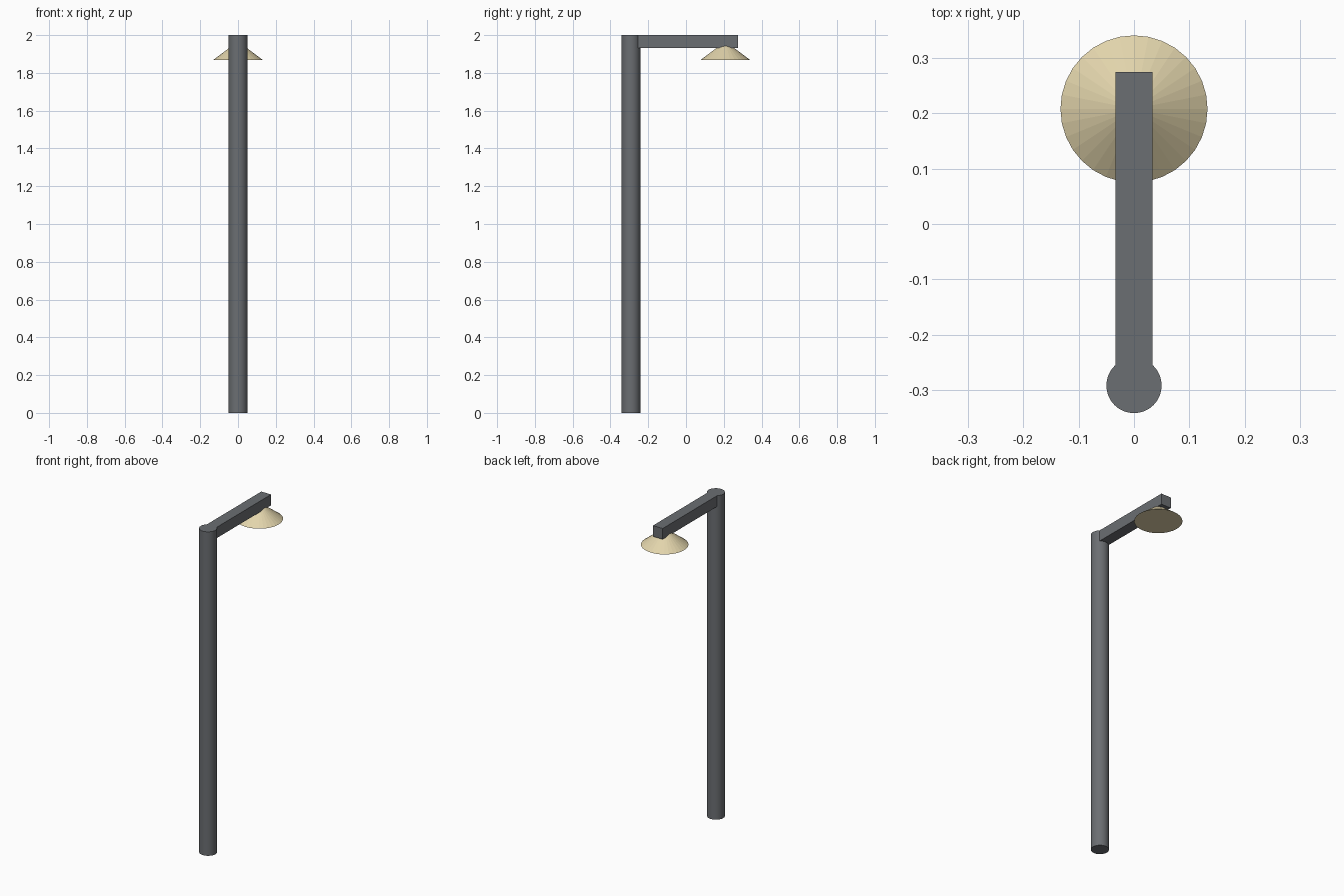
import bpy

# Remove the default cube
cube = bpy.data.objects.get("Cube")
if cube:
    bpy.data.objects.remove(cube, do_unlink=True)


def make_material(name, rgb):
    mat = bpy.data.materials.new(name)
    mat.use_nodes = True
    color = (*rgb, 1.0)
    mat.diffuse_color = color
    mat.node_tree.nodes["Principled BSDF"].inputs["Base Color"].default_value = color
    return mat


def finish(name, mat):
    obj = bpy.context.object
    obj.name = name
    obj.data.materials.append(mat)
    return obj


grey = make_material("dark grey metal", (0.147, 0.156, 0.168))
cream = make_material("cream shade", (0.76, 0.66, 0.41))

HEIGHT = 2.0
POLE_Y = -0.292
LAMP_Y = 0.208
ARM_END = 0.275
ARM_SIZE = 0.067
SIDES = 32

# Upright pole
bpy.ops.mesh.primitive_cylinder_add(vertices=SIDES, radius=0.05, depth=HEIGHT,
                                    location=(0, POLE_Y, HEIGHT / 2))
finish("pole", grey)
bpy.ops.object.shade_smooth_by_angle()

# Horizontal arm, flush with the top of the pole
bpy.ops.mesh.primitive_cube_add(
    size=1, location=(0, (POLE_Y + ARM_END) / 2, HEIGHT - ARM_SIZE / 2))
arm = finish("arm", grey)
arm.scale = (ARM_SIZE, ARM_END - POLE_Y, ARM_SIZE)
bpy.ops.object.transform_apply(location=False, rotation=False, scale=True)

# Conical lamp shade with a closed underside
bpy.ops.mesh.primitive_cone_add(vertices=SIDES, radius1=0.133, radius2=0, depth=0.1,
                                location=(0, LAMP_Y, 1.917))
finish("lamp_shade", cream)
